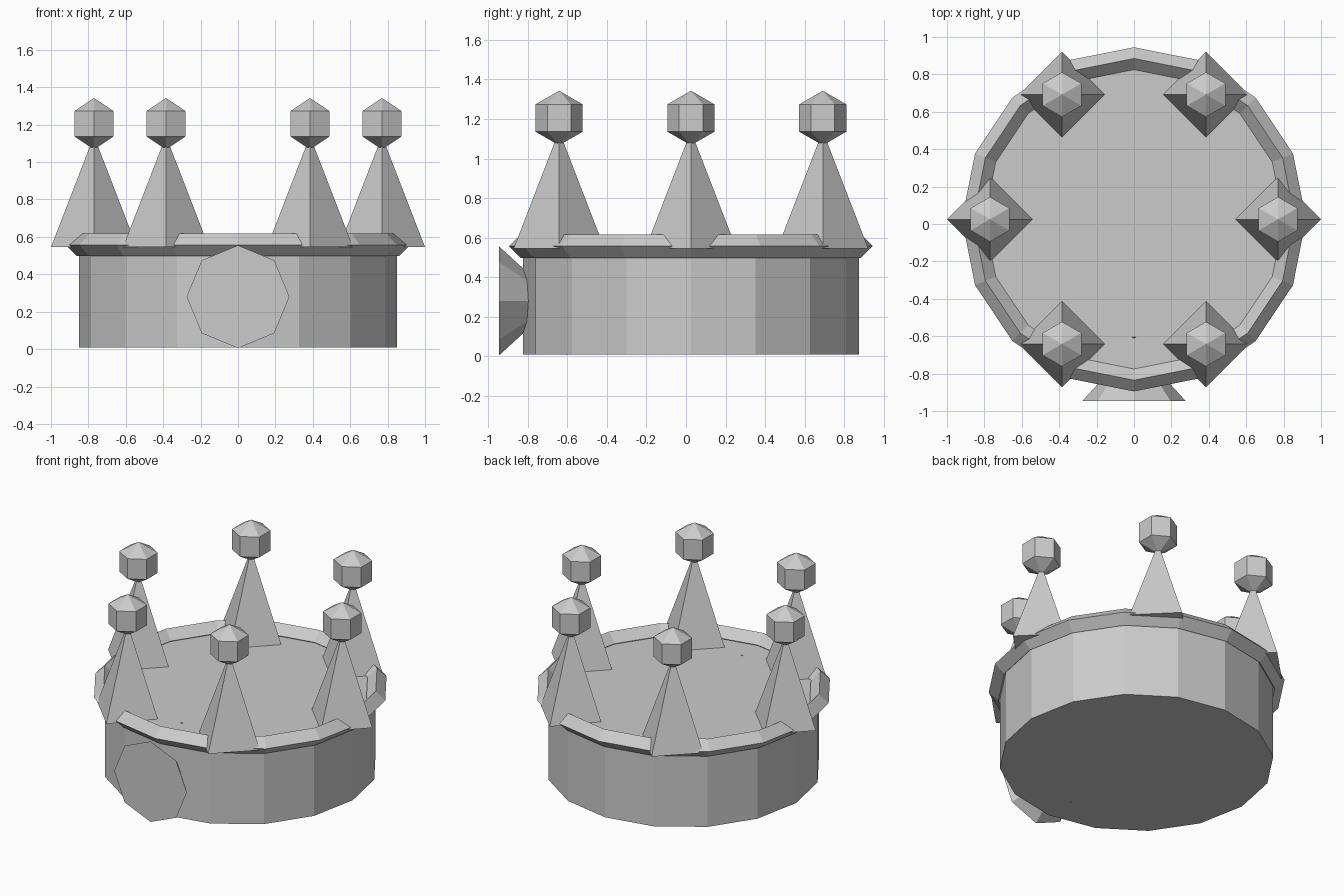
import bpy, bmesh
from math import sin, cos, pi, radians
from mathutils import Matrix, Vector

old = bpy.data.objects.get("Cube")
if old:
    bpy.data.objects.remove(old, do_unlink=True)

grey = bpy.data.materials.new("light_grey")
grey.use_nodes = True
tone = (0.6, 0.6, 0.6, 1.0)
grey.diffuse_color = tone
grey.node_tree.nodes["Principled BSDF"].inputs["Base Color"].default_value = tone

CENTRE_Y = 0.025


def lathe(name, profile, sides, start=0.0, loc=(0, 0, 0), tilt=0.0, ring=False):
    """Turn an (r, z) profile into a faceted solid; ring=True joins the profile end to its start."""
    bm = bmesh.new()
    loops = []
    for r, z in profile:
        if r == 0:
            loops.append([bm.verts.new((0, 0, z))] * sides)
        else:
            loops.append([bm.verts.new((r * cos(start + 2 * pi * i / sides),
                                        r * sin(start + 2 * pi * i / sides), z))
                          for i in range(sides)])
    pairs = list(zip(loops, loops[1:]))
    if ring:
        pairs.append((loops[-1], loops[0]))
    for a, b in pairs:
        for i in range(sides):
            j = (i + 1) % sides
            corners = list(dict.fromkeys((a[i], a[j], b[j], b[i])))
            bm.faces.new(corners)
    if not ring:
        for end, (r, z) in ((loops[0], profile[0]), (loops[-1], profile[-1])):
            if r > 0:
                bm.faces.new(end)
    bmesh.ops.recalc_face_normals(bm, faces=bm.faces[:])
    bm.transform(Matrix.Translation(Vector(loc)) @ Matrix.Rotation(tilt, 4, "X"))
    mesh = bpy.data.meshes.new(name)
    bm.to_mesh(mesh)
    bm.free()
    mesh.materials.append(grey)
    obj = bpy.data.objects.new(name, mesh)
    bpy.context.collection.objects.link(obj)
    return obj


# Solid drum body
lathe("crown_body", [(0.85, 0.01), (0.85, 0.55)], 16, loc=(0, CENTRE_Y, 0))

# Diamond-section rim
rim_r, rim_t = 0.86, 0.06
lathe("crown_rim", [(rim_r + rim_t, 0), (rim_r, rim_t), (rim_r - rim_t, 0), (rim_r, -rim_t)],
      16, loc=(0, CENTRE_Y, 0.557), ring=True)

# Six spikes, each with a faceted ball on its tip
ball_r = 0.138
ball = [(ball_r * sin(pi * k / 3), -ball_r * cos(pi * k / 3)) for k in (1, 2)]
ball = [(0, -ball_r)] + ball + [(0, ball_r)]
for n in range(6):
    a = radians(60 * n)
    x, y = 0.77 * cos(a), CENTRE_Y + 0.77 * sin(a)
    lathe(f"spike_{n + 1}", [(0.23, 0.545), (0, 1.14)], 4, loc=(x, y, 0))
    lathe(f"spike_ball_{n + 1}", ball, 6, start=pi / 2, loc=(x, y, 1.205))

# Spool-shaped front jewel, its inner half buried in the body
lathe("front_jewel", [(0.275, -0.17), (0.12, 0), (0.275, 0.17)], 8,
      loc=(0, -0.775, 0.28), tilt=pi / 2)
